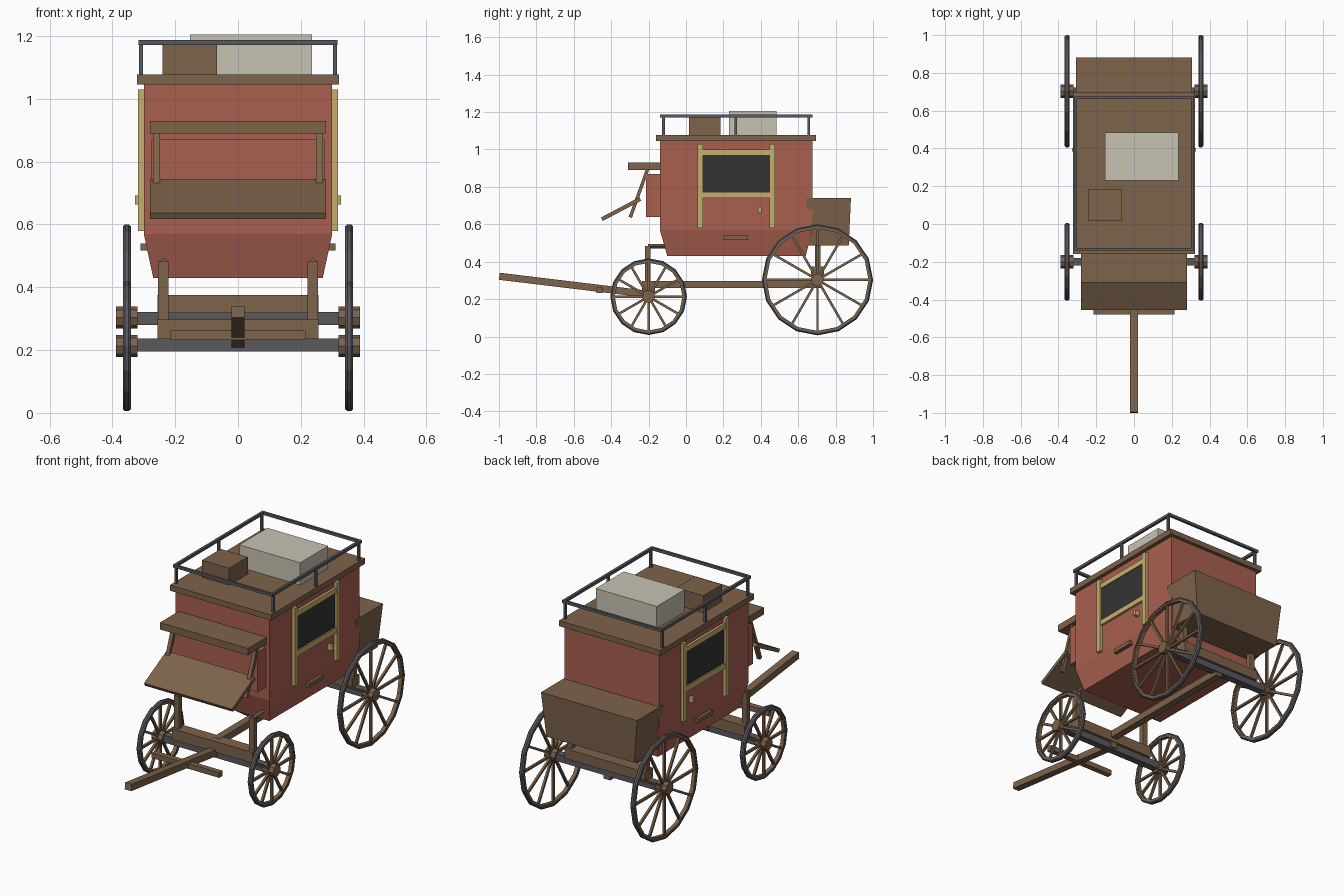
import bpy, bmesh
from math import atan2, hypot, pi, cos, sin
from mathutils import Matrix

if "Cube" in bpy.data.objects:
    bpy.data.objects.remove(bpy.data.objects["Cube"])


def material(name, rgb):
    m = bpy.data.materials.new(name)
    m.use_nodes = True
    m.diffuse_color = (*rgb, 1)
    m.node_tree.nodes["Principled BSDF"].inputs["Base Color"].default_value = (*rgb, 1)
    return m


RED = material("faded red paint", (0.40, 0.115, 0.08))
WOOD = material("brown wood", (0.205, 0.125, 0.07))
IRON = material("dark iron", (0.1, 0.1, 0.11))
TRIM = material("yellow trim", (0.57, 0.43, 0.16))
GLASS = material("dark window", (0.034, 0.034, 0.035))
CANVAS = material("cream canvas", (0.58, 0.545, 0.455))


def finish(name, bm, mat):
    bmesh.ops.recalc_face_normals(bm, faces=bm.faces)
    mesh = bpy.data.meshes.new(name)
    bm.to_mesh(mesh)
    bm.free()
    mesh.materials.append(mat)
    ob = bpy.data.objects.new(name, mesh)
    bpy.context.collection.objects.link(ob)
    return ob


def box(name, mat, x, y, z):
    """Box from (low, high) pairs."""
    bm = bmesh.new()
    mid = [(a + b) / 2 for a, b in (x, y, z)]
    size = [b - a for a, b in (x, y, z)]
    bmesh.ops.create_cube(bm, size=1, matrix=Matrix.Translation(mid) @ Matrix.Diagonal((*size, 1)))
    return finish(name, bm, mat)


def beam(name, mat, x, width, start, end, thick, roll=0):
    """Bar between two (y, z) points at a given x."""
    dy, dz = end[0] - start[0], end[1] - start[1]
    bm = bmesh.new()
    m = (Matrix.Translation((x, (start[0] + end[0]) / 2, (start[1] + end[1]) / 2))
         @ Matrix.Rotation(atan2(dz, dy), 4, 'X') @ Matrix.Rotation(roll, 4, 'Y')
         @ Matrix.Diagonal((width, hypot(dy, dz), thick, 1)))
    bmesh.ops.create_cube(bm, size=1, matrix=m)
    return finish(name, bm, mat)


def loft(name, mat, sections):
    """Stacked rectangles given as (half width, y low, y high, z)."""
    bm = bmesh.new()
    rings = [[bm.verts.new(p) for p in ((-w, a, z), (w, a, z), (w, b, z), (-w, b, z))]
             for w, a, b, z in sections]
    for low, high in zip(rings, rings[1:]):
        for i in range(4):
            j = (i + 1) % 4
            bm.faces.new((low[i], low[j], high[j], high[i]))
    bm.faces.new(rings[0])
    bm.faces.new(rings[-1])
    return finish(name, bm, mat)


def ring(name, mat, x, y, z, radius, profile, sides=16):
    """Sweep an (x offset, radial offset) profile round a wheel centre."""
    bm = bmesh.new()
    loops = []
    for i in range(sides):
        a = 2 * pi * i / sides
        loops.append([bm.verts.new((x + px, y + (radius + r) * cos(a), z + (radius + r) * sin(a)))
                      for px, r in profile])
    n = len(profile)
    for i in range(sides):
        p, q = loops[i], loops[(i + 1) % sides]
        for k in range(n):
            bm.faces.new((p[k], p[(k + 1) % n], q[(k + 1) % n], q[k]))
    return finish(name, bm, mat)


def wheel(name, x, y, z, radius):
    tyre = [(-0.013, -0.014), (0.013, -0.014), (0.013, -0.006), (0.006, 0), (-0.006, 0), (-0.013, -0.006)]
    felloe = [(-0.011, -0.024), (0.011, -0.024), (0.011, -0.013), (-0.011, -0.013)]
    ring(name + "_tyre", IRON, x, y, z, radius, tyre)
    ring(name + "_felloe", WOOD, x, y, z, radius, felloe)
    # Hub
    bm = bmesh.new()
    m = Matrix.Translation((x, y, z)) @ Matrix.Rotation(pi / 2, 4, 'Y')
    bmesh.ops.create_cone(bm, cap_ends=True, segments=8, radius1=0.035, radius2=0.035, depth=0.068, matrix=m)
    finish(name + "_hub", bm, WOOD)
    # Spokes
    bm = bmesh.new()
    for i in range(12):
        m = (Matrix.Translation((x, y, z)) @ Matrix.Rotation(i * pi / 6, 4, 'X')
             @ Matrix.Translation((0, 0, radius / 2)) @ Matrix.Diagonal((0.013, 0.013, radius - 0.035, 1)))
        bmesh.ops.create_cube(bm, size=1, matrix=m)
    finish(name + "_spokes", bm, WOOD)


# Cabin, roof and driver's box
loft("cabin", RED, [(0.27, -0.10, 0.64, 0.43), (0.30, -0.14, 0.675, 0.57), (0.30, -0.14, 0.675, 1.05)])
box("roof", WOOD, (-0.322, 0.322), (-0.16, 0.695), (1.045, 1.077))
box("front_panel", RED, (-0.275, 0.275), (-0.215, -0.13), (0.64, 0.87))
box("driver_seat", WOOD, (-0.28, 0.28), (-0.31, -0.135), (0.89, 0.93))
beam("footboard", WOOD, 0, 0.56, (-0.45, 0.627), (-0.245, 0.735), 0.021)
loft("rear_boot", WOOD, [(0.28, 0.635, 0.87, 0.487), (0.306, 0.645, 0.882, 0.74)])

# Luggage
box("small_trunk", WOOD, (-0.24, -0.067), (0.015, 0.185), (1.07, 1.175))
box("canvas_bundle", CANVAS, (-0.153, 0.235), (0.23, 0.485), (1.07, 1.205))

# Roof rail ends
for name, y in (("front", -0.133), ("back", 0.668)):
    box("roof_rail_" + name, IRON, (-0.317, 0.317), (y - 0.007, y + 0.007), (1.172, 1.188))

for side, s in (("left", 1), ("right", -1)):
    def side_box(name, mat, x0, x1, y, z):
        return box(side + "_" + name, mat, sorted((s * x0, s * x1)), y, z)

    # Roof rail
    side_box("roof_rail", IRON, 0.302, 0.317, (-0.14, 0.675), (1.172, 1.188))
    for i, y in enumerate((-0.12, 0.265, 0.657)):
        side_box(f"rail_post_{i + 1}", IRON, 0.302, 0.315, (y - 0.007, y + 0.007), (1.07, 1.175))

    # Door trim, window, handle and step
    for name, y in (("front", 0.062), ("back", 0.446)):
        side_box("door_post_" + name, TRIM, 0.295, 0.318, (y, y + 0.029), (0.58, 1.03))
    for name, z in (("top", 0.97), ("bottom", 0.74)):
        side_box("window_trim_" + name, TRIM, 0.295, 0.314, (0.085, 0.45), (z, z + 0.03))
    side_box("window", GLASS, 0.298, 0.306, (0.088, 0.449), (0.765, 0.975))
    side_box("door_handle", TRIM, 0.295, 0.328, (0.385, 0.403), (0.663, 0.693))
    side_box("step", WOOD, 0.28, 0.311, (0.20, 0.332), (0.517, 0.54))

    # Seat struts and carriage supports
    beam(side + "_seat_strut", WOOD, s * 0.259, 0.022, (-0.205, 0.895), (-0.298, 0.637), 0.018)
    side_box("front_support", WOOD, 0.222, 0.254, (-0.218, -0.19), (0.29, 0.483))
    beam(side + "_support_arm", WOOD, s * 0.238, 0.016, (-0.204, 0.483), (-0.08, 0.483), 0.016, pi / 4)
    side_box("rear_support", WOOD, 0.222, 0.254, (0.69, 0.718), (0.36, 0.50))

    # Wheels
    wheel(side + "_front_wheel", s * 0.354, -0.2, 0.213, 0.205)
    wheel(side + "_rear_wheel", s * 0.354, 0.703, 0.303, 0.297)

# Running gear
box("front_axle", IRON, (-0.33, 0.33), (-0.22, -0.18), (0.195, 0.237))
box("rear_axle", IRON, (-0.33, 0.33), (0.683, 0.723), (0.28, 0.322))
box("front_bolster", WOOD, (-0.257, 0.257), (-0.235, -0.165), (0.235, 0.297))
box("rear_bolster", WOOD, (-0.257, 0.257), (0.668, 0.738), (0.318, 0.375))
box("reach_beam", WOOD, (-0.021, 0.021), (-0.2, 0.72), (0.258, 0.298))
beam("tongue", WOOD, 0, 0.042, (-0.998, 0.322), (-0.17, 0.222), 0.038)
box("cross_bar", WOOD, (-0.215, 0.215), (-0.478, -0.447), (0.232, 0.262))
